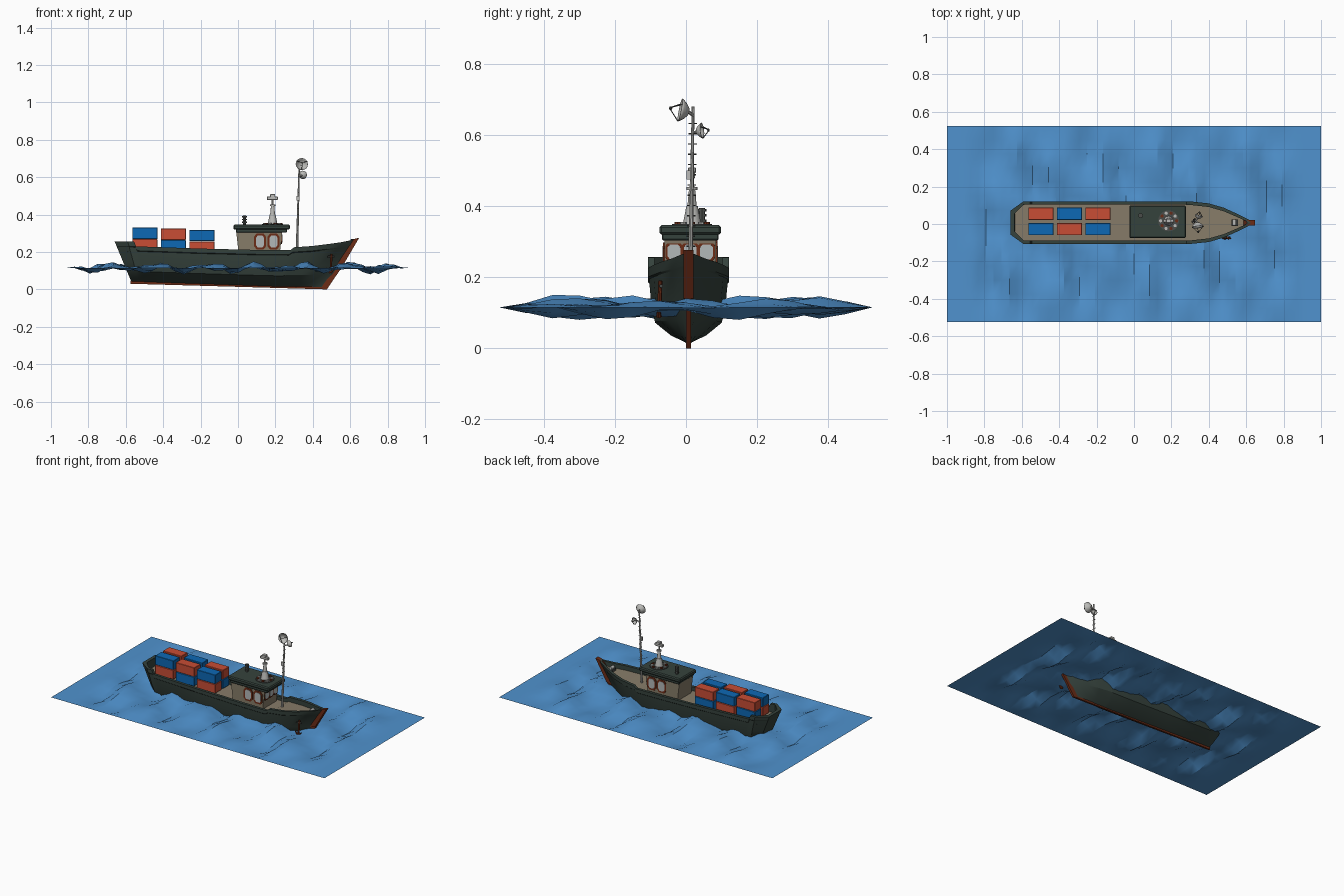
import bpy, bmesh, math
from mathutils import Vector, Matrix

cube = bpy.data.objects.get("Cube")
if cube:
    bpy.data.objects.remove(cube, do_unlink=True)

YC = 0.007  # centreline of the ship


def material(name, *rgb):
    m = bpy.data.materials.new(name)
    m.use_nodes = True
    m.diffuse_color = (*rgb, 1)
    bsdf = next(n for n in m.node_tree.nodes if n.type == 'BSDF_PRINCIPLED')
    bsdf.inputs["Base Color"].default_value = (*rgb, 1)
    return m


WATER = material("water blue", 0.08, 0.29, 0.62)
GREEN = material("hull dark green", 0.036, 0.055, 0.046)
TAN = material("deck tan", 0.24, 0.20, 0.14)
RUST = material("rust red", 0.15, 0.025, 0.008)
ORANGE = material("container orange", 0.58, 0.075, 0.035)
BLUE = material("container blue", 0.004, 0.14, 0.46)
GREY = material("light grey", 0.50, 0.50, 0.48)
STEEL = material("dark steel", 0.07, 0.075, 0.07)
GLASS = material("window grey", 0.45, 0.48, 0.48)


def finish(name, bm, *mats, smooth=None):
    bmesh.ops.recalc_face_normals(bm, faces=bm.faces)
    me = bpy.data.meshes.new(name)
    bm.to_mesh(me)
    bm.free()
    for m in mats:
        me.materials.append(m)
    if smooth:
        for p in me.polygons:
            p.use_smooth = True
        me.set_sharp_from_angle(angle=math.radians(smooth))
    ob = bpy.data.objects.new(name, me)
    bpy.context.collection.objects.link(ob)
    return ob


def box(name, mat, x0, x1, y0, y1, z0, z1, bevel=0, flare=0):
    """Box by its limits; flare widens the top along x."""
    bm = bmesh.new()
    bmesh.ops.create_cube(bm, size=1)
    for v in bm.verts:
        s = v.co + Vector((0.5, 0.5, 0.5))
        out = flare * (1 if s.x > 0.5 else -1) * s.z
        v.co = (x0 + (x1 - x0) * s.x + out, y0 + (y1 - y0) * s.y, z0 + (z1 - z0) * s.z)
    if bevel:
        bmesh.ops.bevel(bm, geom=bm.edges[:], offset=bevel, segments=1, affect='EDGES')
    return finish(name, bm, mat)


def rod(name, mat, a, b, r1, r2=None, sides=8):
    a, b = Vector(a), Vector(b)
    d = b - a
    bm = bmesh.new()
    turn = Matrix.Translation((a + b) / 2) @ d.to_track_quat('Z', 'Y').to_matrix().to_4x4()
    bmesh.ops.create_cone(bm, cap_ends=True, segments=sides, radius1=r1,
                          radius2=r1 if r2 is None else r2, depth=d.length, matrix=turn)
    return finish(name, bm, mat, smooth=40)


def prism(name, mat, pts, y0, y1):
    """Side outline in x and z, extruded across the ship."""
    bm = bmesh.new()
    f = bm.faces.new([bm.verts.new((x, y0, z)) for x, z in pts])
    ext = bmesh.ops.extrude_face_region(bm, geom=[f])["geom"]
    bmesh.ops.translate(bm, vec=(0, y1 - y0, 0), verts=[g for g in ext if isinstance(g, bmesh.types.BMVert)])
    return finish(name, bm, mat)


# Sea sheet, flat at its borders
bm = bmesh.new()
bmesh.ops.create_grid(bm, x_segments=48, y_segments=14, size=1)
for v in bm.verts:
    x, y = v.co.x, v.co.y * 0.525
    fade = max(0, min(1, (0.9 - abs(x)) / 0.12)) * max(0, min(1, (0.525 - abs(y)) / 0.14))
    wave = math.sin(18 * (x + 0.25 * y) + 1.5 * math.sin(5 * y)) * math.sin(7 * x - 9 * y + 1)
    wave += 0.35 * math.sin(41 * x + 6 * y)
    v.co = (x, y, 0.115 + 0.027 * fade * wave)
finish("sea", bm, WATER, smooth=30)

# Hull: rail x, keel x, half width, rail height, fineness
STATIONS = [(-.66, -.57, .062, .257, 1), (-.59, -.53, .110, .257, 1), (-.555, -.5, .110, .255, 1),
            (-.545, -.49, .110, .23, 1), (-.2, -.2, .110, .218, 1), (.1, .08, .110, .211, 1),
            (.28, .22, .110, .21, 1), (.3, .235, .109, .225, 1.1), (.4, .31, .098, .232, 1.3),
            (.48, .37, .075, .242, 1.6), (.55, .41, .045, .252, 1.8), (.6, .44, .022, .262, 2),
            (.635, .465, .004, .27, 2)]
LEVELS = [(0, 0), (.12, .45), (.3, .85), (.5, .94), (.86, 1), (.88, 1.04), (1, 1.04)]
bm = bmesh.new()
rows = []
for i, (xt, xk, w, zt, k) in enumerate(STATIONS):
    zk = 0.04 - 0.035 * (xk + 0.57)
    deck = min(zt - 0.025, 0.2 - 0.012 * (xt + 0.5)) if xt < 0.29 else zt - 0.03
    prof = [(xk + (xt - xk) * f, w * wf ** k, zk + (zt - zk) * f) for f, wf in LEVELS]
    xi = xt + (0.022 if i == 0 else -0.03 if w < 0.01 else 0)
    wi = max(w - 0.014, 0.001)
    prof += [(xi, wi, zt), (xi, wi, deck), (xi, 0, deck)]
    row = {s: [bm.verts.new((x, YC + s * y, z)) for x, y, z in prof[1:-1]] for s in (-1, 1)}
    keel, mid = (bm.verts.new((x, YC, z)) for x, y, z in (prof[0], prof[-1]))
    rows.append({s: [keel] + row[s] + [mid] for s in row})
for a, b in zip(rows, rows[1:]):
    for s in (-1, 1):
        for j in range(len(a[s]) - 1):
            f = bm.faces.new((a[s][j], b[s][j], b[s][j + 1], a[s][j + 1]))
            f.material_index = 1 if j == len(a[s]) - 2 else 0
n = len(LEVELS)
for r in (rows[0], rows[-1]):  # close transom, rail and inner wall
    L, R = r[-1], r[1]
    bm.faces.new(L[:n] + R[n - 1:0:-1])
    bm.faces.new((L[n - 1], L[n], R[n], R[n - 1]))
    bm.faces.new((L[n], L[n + 1], L[n + 2], R[n + 1], R[n]))
finish("hull", bm, GREEN, TAN, smooth=25)

# Keel strip, stem and stern post
prism("keel", RUST, [(-.575, .03), (.475, 0), (.46, .012), (-.575, .045)], YC - .006, YC + .006)
prism("stem_lower", RUST, [(.44, .003), (.475, 0), (.57, .14), (.53, .13)], YC - .007, YC + .007)
prism("stem_upper", RUST, [(.53, .13), (.568, .14), (.648, .276), (.605, .266)], YC - .014, YC + .014)

# Anchor hung on the starboard bow
rod("anchor_shank", RUST, (.5, -.072, .19), (.495, -.076, .09), .006)
rod("anchor_stock", STEEL, (.48, -.074, .175), (.515, -.07, .175), .005)
for s in (-1, 1):
    rod("anchor_fluke", RUST, (.495, -.076, .09), (.495 + s * .022, -.078, .115), .008, .002)

# Containers, two rows and two layers with alternating colours
for col, (x, z) in enumerate([(-.565, .208), (-.413, .203), (-.26, .196)]):
    for row, y in enumerate((-.06, .022)):
        for layer in range(2):
            mat = ORANGE if (col + row + layer) % 2 == 0 else BLUE
            zb = z + layer * .062
            box("container", mat, x, x + .135, y, y + .066, zb, zb + .06, .002)

# Wheelhouse with flared ends and a two-step roof
HY = 0.012
box("wheelhouse", TAN, .005, .222, HY - .072, HY + .072, .18, .312, flare=.015)
box("roof_lower", GREEN, -.012, .262, HY - .08, HY + .08, .303, .325, .004)
box("roof_upper", GREEN, -.025, .278, HY - .087, HY + .087, .32, .346, .006)


def window(name, mat, c, u, wide, high, normal, depth):
    """Octagonal plate lying on a wall."""
    c, u, nrm, up = Vector(c), Vector(u), Vector(normal), Vector((0, 0, 1))
    k = 0.6
    ring = [(1, k), (k, 1), (-k, 1), (-1, k), (-1, -k), (-k, -1), (k, -1), (1, -k)]
    bm = bmesh.new()
    lo, hi = ([bm.verts.new(c + u * a * wide + up * b * high + nrm * d) for a, b in ring] for d in (-.004, depth))
    bm.faces.new(lo)
    bm.faces.new(hi)
    for i in range(8):
        bm.faces.new((lo[i - 1], lo[i], hi[i], hi[i - 1]))
    finish(name, bm, mat)


for s in (-1, 1):
    for x in (.118, .19):
        c = (x, HY + s * .072, .256)
        window("side_window_frame", RUST, c, (1, 0, 0), .032, .042, (0, s, 0), .004)
        window("side_window_glass", GLASS, c, (1, 0, 0), .022, .031, (0, s, 0), .006)
for i in (-1, 0, 1):
    c = (.231, HY + i * .046, .272)
    window("front_window_frame", RUST, c, (0, 1, 0), .023, .03, (1, 0, -.12), .004)
    window("front_window_glass", GLASS, c, (0, 1, 0), .018, .021, (1, 0, -.12), .006)

# Funnel pipe with collars
rod("funnel", STEEL, (.035, .045, .34), (.035, .045, .395), .009)
for z in (.355, .37, .385):
    rod("funnel_collar", STEEL, (.035, .045, z), (.035, .045, z + .007), .013)

# Radar tower on a studded round base
RX, RY = .185, .017
rod("tower_base", STEEL, (RX, RY, .343), (RX, RY, .35), .056, sides=20)
for i in range(10):
    a = i * math.tau / 10
    p = Vector((RX + .043 * math.cos(a), RY + .043 * math.sin(a), .348))
    rod("base_stud", GREY if i % 2 else RUST, p, p + Vector((0, 0, .007)), .009)
rod("tower_foot", GREY, (RX, RY, .348), (RX, RY, .4), .026, .016, 12)
rod("tower_neck", GREY, (RX, RY, .4), (RX, RY, .455), .013, .008, 12)
rod("tower_collar", GREY, (RX, RY, .445), (RX, RY, .453), .015, sides=12)
rod("tower_pin", GREY, (RX, RY, .45), (RX, RY, .49), .005)
box("radar_bar", GREY, RX - .03, RX + .028, RY - .009, RY + .009, .477, .497, .003)
box("radar_head", GREY, RX - .014, RX + .014, RY - .011, RY + .011, .493, .509, .002)

# Tall mast with rungs
foot, top = Vector((.315, .012, .2)), Vector((.328, .02, .68))
rod("mast", GREY, foot, top, .007, .004)
for i in range(14):
    p = foot.lerp(top, .12 + i * .06)
    rod("mast_rung", STEEL, p - Vector((0, .012, 0)), p + Vector((0, .012, 0)), .002, sides=5)
box("mast_box", GREY, .314, .33, .002, .012, .475, .5)


def dish(name, centre, facing, radius):
    """Open bowl with a feed held by three struts."""
    turn = Matrix.Translation(centre) @ Vector(facing).to_track_quat('Z', 'Y').to_matrix().to_4x4()
    bm = bmesh.new()
    prof = [(t * radius, 0, (t * t - 1) * radius * .8) for t in (0, .35, .65, .85, 1)]
    vs = [bm.verts.new(p) for p in prof]
    es = [bm.edges.new(e) for e in zip(vs, vs[1:])]
    bmesh.ops.spin(bm, geom=vs + es, cent=(0, 0, 0), axis=(0, 0, 1), angle=math.tau, steps=16)
    bmesh.ops.remove_doubles(bm, verts=bm.verts, dist=1e-5)
    bm.transform(turn)
    ob = finish(name, bm, GREY, smooth=40)
    ob.modifiers.new("Thickness", 'SOLIDIFY').thickness = .002
    tip = turn @ Vector((0, 0, radius * .95))
    for i in range(3):
        a = i * math.tau / 3 + .5
        rim = turn @ Vector((radius * math.cos(a), radius * math.sin(a), 0))
        rod(name + "_strut", STEEL, rim, tip, .0015, sides=5)
    rod(name + "_feed", STEEL, tip, tip.lerp(Vector(centre), .25), .004)


dish("large_dish", (.341, -.016, .67), (.1, -1, .2), .033)
rod("large_dish_arm", GREY, (.328, .02, .655), (.34, .008, .664), .005)
dish("small_dish", (.347, .046, .612), (.25, 1, .1), .021)
rod("small_dish_arm", GREY, (.327, .018, .605), (.345, .032, .61), .004)

# Winch on the foredeck
box("winch_bed", STEEL, .52, .555, YC - .017, YC + .017, .215, .232)
rod("winch_drum", GREY, (.537, YC - .016, .238), (.537, YC + .016, .238), .01, sides=10)
